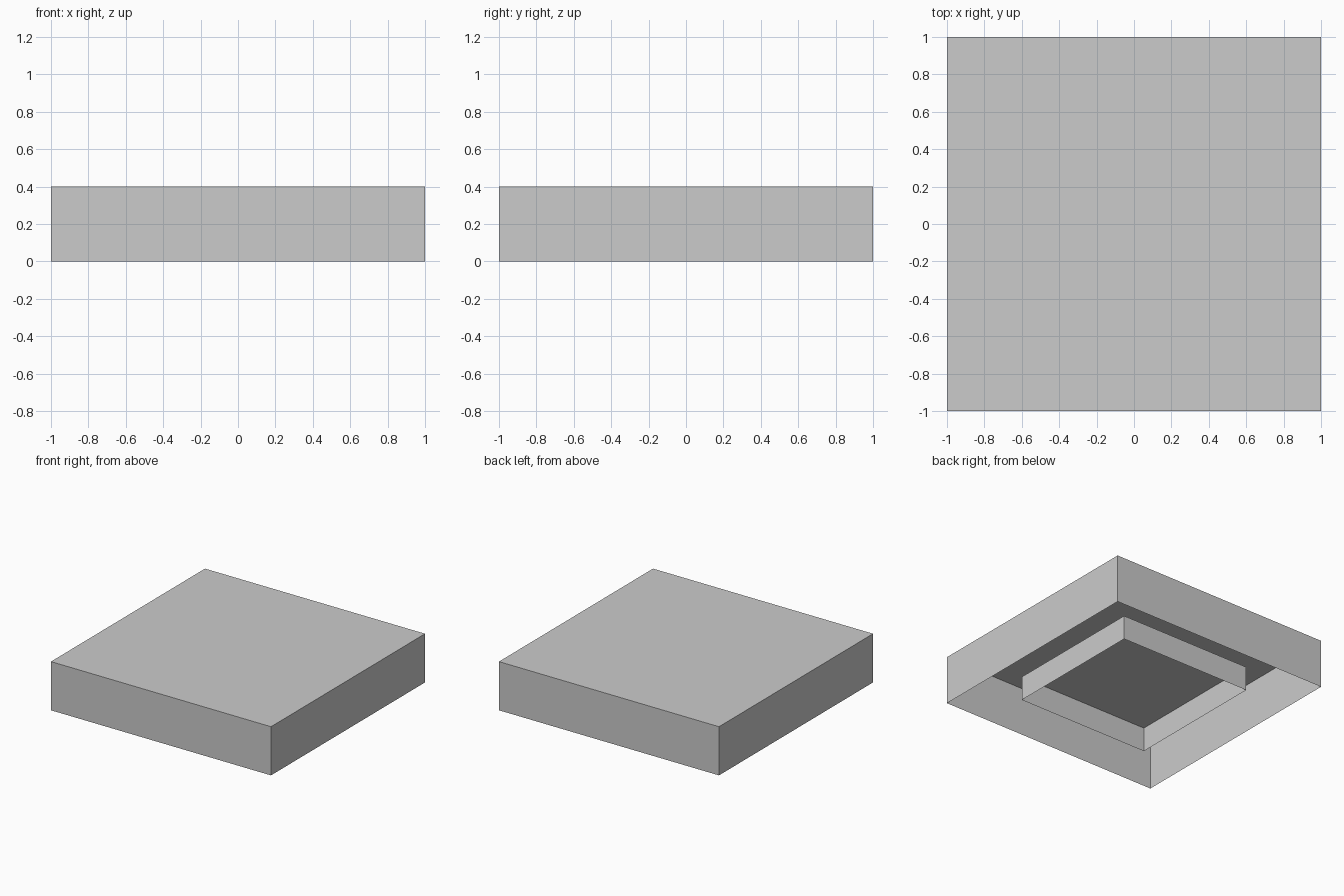
import bpy
import bmesh

cube = bpy.data.objects.get("Cube")
if cube:
    bpy.data.objects.remove(cube, do_unlink=True)

# Single flat colour
grey = bpy.data.materials.new("light_grey")
grey.use_nodes = True
colour = (0.6, 0.6, 0.6, 1)
grey.diffuse_color = colour
grey.node_tree.nodes["Principled BSDF"].inputs["Base Color"].default_value = colour


def open_box(name, width, height):
    """Thin-walled square box standing on the ground, open underneath."""
    bm = bmesh.new()
    bmesh.ops.create_cube(bm, size=1)
    bm.normal_update()
    bottom = [f for f in bm.faces if f.normal.z < -0.5]
    bmesh.ops.delete(bm, geom=bottom, context="FACES")
    bmesh.ops.translate(bm, verts=bm.verts, vec=(0, 0, 0.5))
    bmesh.ops.scale(bm, verts=bm.verts, vec=(width, width, height))
    mesh = bpy.data.meshes.new(name)
    bm.to_mesh(mesh)
    bm.free()
    mesh.materials.append(grey)
    obj = bpy.data.objects.new(name, mesh)
    bpy.context.collection.objects.link(obj)
    return obj


# Outer shell, and the smaller shell nested inside it
open_box("outer_shell", 2.0, 0.4)
open_box("inner_shell", 1.2, 0.2)
